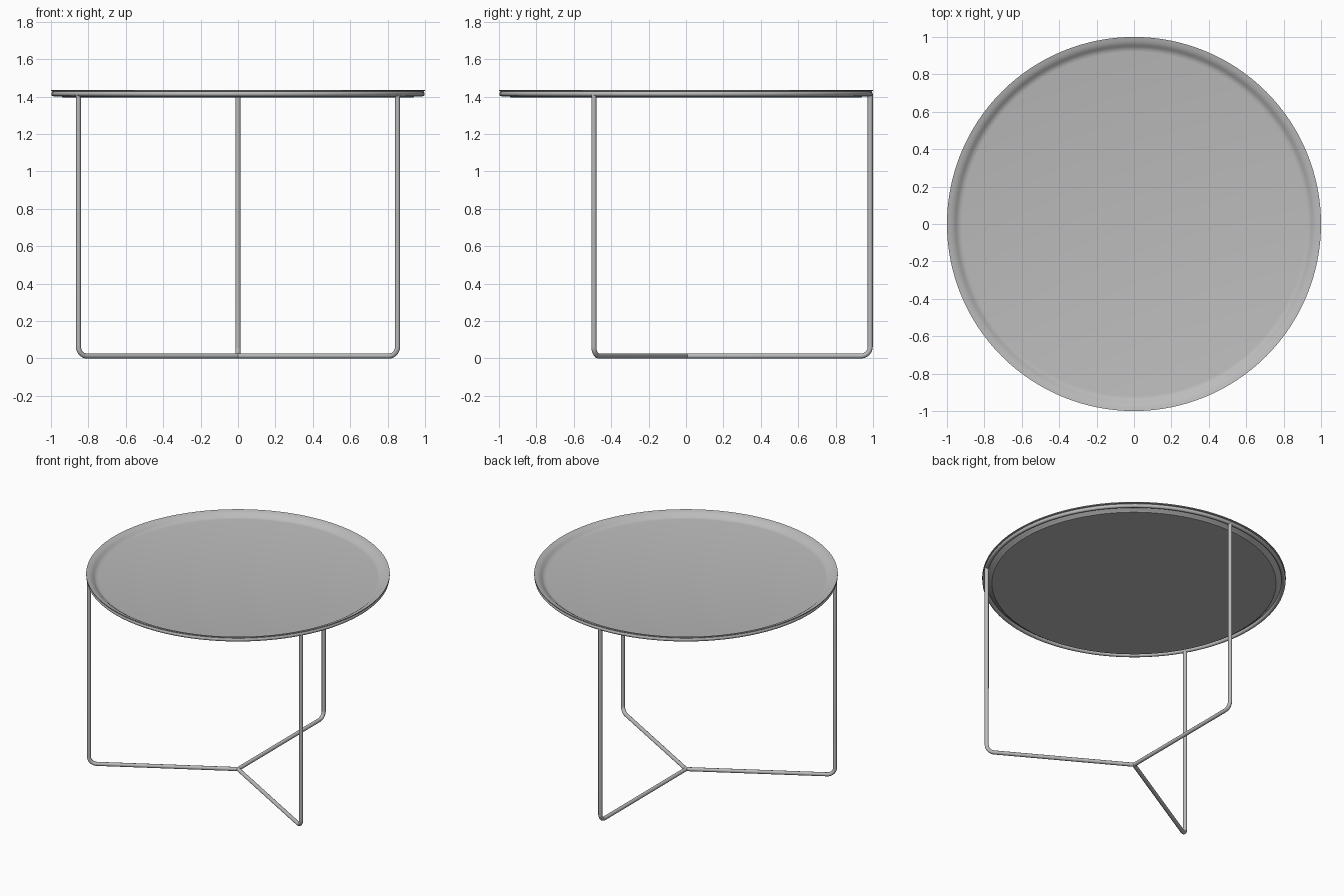
import bpy
import bmesh
from math import cos, sin, pi, radians
from mathutils import Matrix, Vector

cube = bpy.data.objects.get("Cube")
if cube:
    bpy.data.objects.remove(cube, do_unlink=True)

# One grey metal finish
metal = bpy.data.materials.new("grey metal")
metal.use_nodes = True
COLOUR = (0.5, 0.5, 0.5, 1)
metal.diffuse_color = COLOUR
metal.node_tree.nodes["Principled BSDF"].inputs["Base Color"].default_value = COLOUR

TUBE = 0.0135      # tube radius
FRAME_R = 0.985    # distance of legs and ring from the centre
RING_Z = 1.415


def finish(obj, angle=40):
    obj.data.materials.append(metal)
    bpy.ops.object.select_all(action='DESELECT')
    obj.select_set(True)
    bpy.context.view_layer.objects.active = obj
    bpy.ops.object.shade_smooth_by_angle(angle=radians(angle))


def lathe(name, profile, steps=128):
    """Spin an (r, z) profile that starts and ends on the axis."""
    bm = bmesh.new()
    verts = [bm.verts.new((r, 0, z)) for r, z in profile]
    edges = [bm.edges.new(pair) for pair in zip(verts, verts[1:])]
    bmesh.ops.spin(bm, geom=verts + edges, axis=(0, 0, 1), cent=(0, 0, 0),
                   angle=2 * pi, steps=steps)
    bmesh.ops.remove_doubles(bm, verts=bm.verts, dist=0.0001)
    bmesh.ops.recalc_face_normals(bm, faces=bm.faces)
    mesh = bpy.data.meshes.new(name)
    bm.to_mesh(mesh)
    bm.free()
    obj = bpy.data.objects.new(name, mesh)
    bpy.context.collection.objects.link(obj)
    finish(obj, 25)


def tube(name, points):
    """Sweep a round tube along a path."""
    curve = bpy.data.curves.new(name, 'CURVE')
    curve.dimensions = '3D'
    curve.bevel_depth = TUBE
    curve.bevel_resolution = 4
    curve.use_fill_caps = True
    spline = curve.splines.new('POLY')
    spline.points.add(len(points) - 1)
    for point, co in zip(spline.points, points):
        point.co = (*co, 1)
    obj = bpy.data.objects.new(name, curve)
    bpy.context.collection.objects.link(obj)
    bpy.ops.object.select_all(action='DESELECT')
    obj.select_set(True)
    bpy.context.view_layer.objects.active = obj
    bpy.ops.object.convert(target='MESH')
    finish(bpy.context.object)


# Shallow tray with a flared lip
top = [(0, 1.401), (0.92, 1.401), (0.935, 1.404), (0.947, 1.411),
       (0.957, 1.42), (0.968, 1.427), (0.982, 1.432), (1.0, 1.436)]
under = [(1.0, 1.43), (0.984, 1.427), (0.971, 1.421), (0.961, 1.414),
         (0.952, 1.405), (0.94, 1.399), (0.936, 1.394), (0, 1.394)]
lathe("tray_top", top + under)

# Support ring under the lip
bpy.ops.mesh.primitive_torus_add(major_radius=FRAME_R, minor_radius=TUBE,
                                 major_segments=128, minor_segments=12,
                                 location=(0, 0, RING_Z))
ring = bpy.context.object
ring.name = "support_ring"
finish(ring)

# Three bent legs meeting at the centre of the floor
BEND = 0.05
path = [(0, 0, TUBE)]
for i in range(9):
    a = i / 8 * pi / 2
    path.append((FRAME_R - BEND + BEND * sin(a), 0, TUBE + BEND - BEND * cos(a)))
path.append((FRAME_R, 0, RING_Z))
for name, angle in (("back_leg", 90), ("front_right_leg", 210), ("front_left_leg", 330)):
    turn = Matrix.Rotation(radians(angle), 3, 'Z')
    tube(name, [turn @ Vector(p) for p in path])
